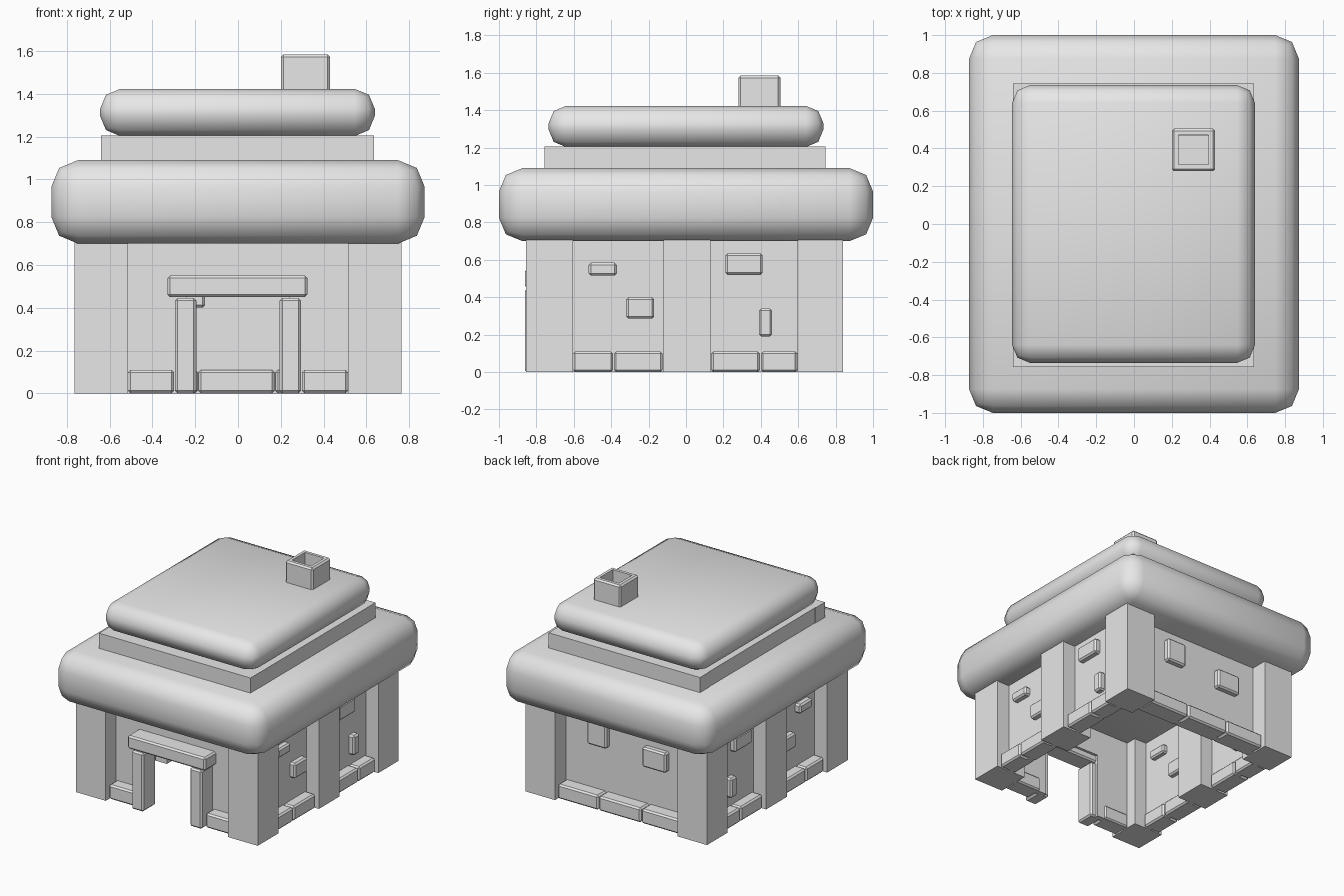
import bpy, bmesh
from mathutils import Vector

if "Cube" in bpy.data.objects:
    bpy.data.objects.remove(bpy.data.objects["Cube"], do_unlink=True)

stone = bpy.data.materials.new("light_grey_stone")
stone.use_nodes = True
GREY = (0.8, 0.8, 0.8, 1)
stone.diffuse_color = GREY
stone.node_tree.nodes["Principled BSDF"].inputs["Base Color"].default_value = GREY


def box(name, x, y, z, bevel=0, segments=1, smooth=False, hole=0):
    """Box from (min, max) ranges, with optional bevel, smoothing and a top hole."""
    bm = bmesh.new()
    bmesh.ops.create_cube(bm, size=1)
    for v in bm.verts:
        v.co = Vector([r[0] if c < 0 else r[1] for r, c in zip((x, y, z), v.co)])
    if bevel:
        bmesh.ops.bevel(bm, geom=bm.edges[:], offset=bevel, segments=segments,
                        profile=0.5, affect='EDGES', clamp_overlap=True)
    bm.normal_update()
    if hole:
        top = max(bm.faces, key=lambda f: f.calc_center_median().z)
        bmesh.ops.inset_individual(bm, faces=[top], thickness=hole)
        bmesh.ops.inset_individual(bm, faces=[top], thickness=0.001, depth=-0.12)
    for f in bm.faces:
        f.smooth = smooth
    mesh = bpy.data.meshes.new(name)
    bm.to_mesh(mesh)
    bm.free()
    mesh.materials.append(stone)
    obj = bpy.data.objects.new(name, mesh)
    bpy.context.collection.objects.link(obj)
    return obj


def mirrored(name, x, y, z, bevel=0):
    """The same box on the left (+x) and right (-x) sides."""
    box("left_" + name, x, y, z, bevel)
    box("right_" + name, (-x[1], -x[0]), y, z, bevel)


FRONT, BACK, SIDE, EAVES = -0.855, 0.84, 0.765, 0.75
EDGE = 0.012

# Square pillars at the corners and the middle of each side
for label, y in (("front", (FRONT, -0.605)), ("middle", (-0.12, 0.13)), ("back", (0.595, BACK))):
    mirrored(label + "_pillar", (0.515, SIDE), y, (0, EAVES))

# Thin recessed walls, the front one open for the doorway
mirrored("side_wall", (0.62, 0.66), (-0.7, 0.7), (0, EAVES))
box("back_wall", (-0.64, 0.64), (0.67, 0.71), (0, EAVES))
mirrored("front_wall", (0.24, 0.64), (-0.73, -0.69), (0, EAVES))
box("wall_over_door", (-0.24, 0.24), (-0.73, -0.69), (0.5, EAVES))

# Door frame
mirrored("door_post", (0.195, 0.295), (-0.862, -0.71), (0, 0.445), EDGE)
box("door_lintel", (-0.33, 0.325), (-0.862, -0.71), (0.45, 0.55), EDGE)

# Foundation blocks between the pillars
BASE = (0, 0.11)
mirrored("front_foundation", (0.3, 0.515), (-0.82, -0.68), BASE, EDGE)
for i, y in enumerate(((-0.605, -0.39), (-0.385, -0.125), (0.135, 0.395), (0.4, 0.595))):
    mirrored(f"side_foundation_{i}", (0.6, 0.74), y, BASE, EDGE)
for i, x in enumerate(((-0.515, -0.19), (-0.185, 0.17), (0.175, 0.515))):
    box(f"back_foundation_{i}", x, (0.65, 0.81), BASE, EDGE)

# Loose bricks standing out of the walls, inside and out
for i, (y, z) in enumerate((((-0.52, -0.37), (0.515, 0.585)), ((-0.32, -0.17), (0.285, 0.4)),
                            ((0.21, 0.41), (0.52, 0.635)), ((0.39, 0.46), (0.19, 0.34)))):
    mirrored(f"side_brick_{i}", (0.58, 0.705), y, z, EDGE)
box("back_brick_0", (0.145, 0.31), (0.63, 0.755), (0.45, 0.63), EDGE)
box("back_brick_1", (-0.355, -0.155), (0.63, 0.755), (0.4, 0.55), EDGE)

# Rounded lower roof
box("lower_roof", (-0.873, 0.873), (-1, 1), (0.7, 1.09), 0.125, 2, True)

# Ring of blocks between the two roofs
RING = (1.05, 1.205)
for i, x in enumerate(((-0.64, -0.28), (-0.28, 0.325), (0.325, 0.635))):
    box(f"front_ring_block_{i}", x, (-0.757, -0.645), RING)
    box(f"back_ring_block_{i}", x, (0.635, 0.745), RING)
for i, y in enumerate(((-0.645, -0.51), (-0.51, -0.125), (-0.125, 0.255), (0.255, 0.635))):
    mirrored(f"side_ring_block_{i}", (0.525, 0.636), y, RING)

# Rounded upper roof
box("upper_roof", (-0.645, 0.64), (-0.735, 0.735), (1.203, 1.423), 0.094, 2, True)

# Hollow chimney
box("chimney", (0.2, 0.43), (0.28, 0.505), (1.4, 1.585), EDGE, hole=0.032)
